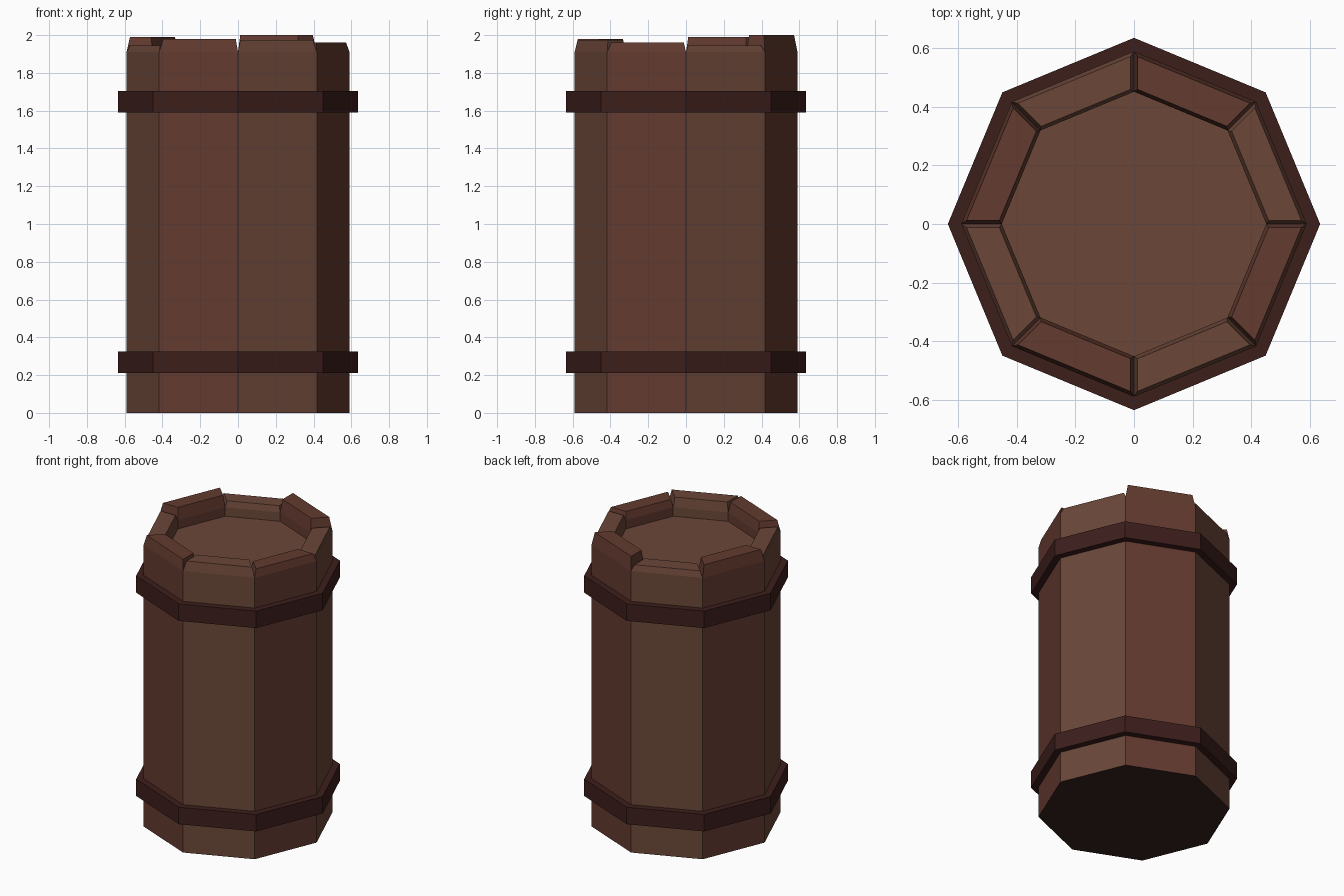
import bpy, bmesh
from math import cos, sin, tan, pi, radians

if "Cube" in bpy.data.objects:
    bpy.data.objects.remove(bpy.data.objects["Cube"])

R_OUT, R_IN, R_BAND = 0.59, 0.452, 0.636
LID_Z, SHOULDER_Z, BEVEL = 1.85, 1.91, 0.012
TOPS = [1.945, 2.0, 1.95, 1.99, 1.945, 1.98, 1.975, 1.962]  # stave heights, from +x


def material(name, rgb):
    m = bpy.data.materials.new(name)
    m.diffuse_color = (*rgb, 1)
    m.use_nodes = True
    m.node_tree.nodes["Principled BSDF"].inputs["Base Color"].default_value = m.diffuse_color
    return m


def make(name, bm, mat):
    bmesh.ops.recalc_face_normals(bm, faces=bm.faces)
    me = bpy.data.meshes.new(name)
    bm.to_mesh(me)
    bm.free()
    me.materials.append(mat)
    ob = bpy.data.objects.new(name, me)
    bpy.context.collection.objects.link(ob)
    return ob


def octagon(bm, r, z):
    return [bm.verts.new((r * cos(i * pi / 4), r * sin(i * pi / 4), z)) for i in range(8)]


def bridge(bm, a, b):
    n = len(a)
    for i in range(n):
        bm.faces.new((a[i], a[(i + 1) % n], b[(i + 1) % n], b[i]))


brown = material("brown wood", (0.145, 0.062, 0.040))
red = material("red wood", (0.125, 0.043, 0.029))
dark = material("dark band", (0.045, 0.013, 0.011))
black = material("dark underside", (0.035, 0.016, 0.013))


# One stave: outer board, bevelled crown and inner rim wall
def stave(i):
    ang = radians(22.5 + 45 * i)
    t = tan(pi / 8)
    bm = bmesh.new()

    def pt(apothem, side, z, trim=0):
        s = side * (apothem * t - trim)
        return bm.verts.new((apothem * cos(ang) - s * sin(ang),
                             apothem * sin(ang) + s * cos(ang), z))

    ao, ai = R_OUT * cos(pi / 8), R_IN * cos(pi / 8)
    trim = BEVEL / cos(pi / 8)
    low = [pt(ao, -1, SHOULDER_Z), pt(ao, 1, SHOULDER_Z),
           pt(ai, 1, SHOULDER_Z), pt(ai, -1, SHOULDER_Z)]
    top = [pt(ao - BEVEL, -1, TOPS[i], trim), pt(ao - BEVEL, 1, TOPS[i], trim),
           pt(ai + BEVEL, 1, TOPS[i], trim), pt(ai + BEVEL, -1, TOPS[i], trim)]
    bridge(bm, low, top)
    bm.faces.new(top)
    bm.faces.new((pt(ao, -1, 0), pt(ao, 1, 0), low[1], low[0]))
    bm.faces.new((low[3], low[2], pt(ai, 1, LID_Z), pt(ai, -1, LID_Z)))
    bm.normal_update()
    # open shell: the faces above are wound outward already
    me = bpy.data.meshes.new(f"stave_{i + 1}")
    bm.to_mesh(me)
    bm.free()
    me.materials.append(red if i % 2 else brown)
    bpy.context.collection.objects.link(bpy.data.objects.new(me.name, me))


for i in range(8):
    stave(i)

# Sunken lid and flat base
bm = bmesh.new()
bm.faces.new(octagon(bm, R_IN, LID_Z))
me_lid = bpy.data.meshes.new("lid")
bm.to_mesh(me_lid)
bm.free()
me_lid.materials.append(brown)
bpy.context.collection.objects.link(bpy.data.objects.new("lid", me_lid))

bm = bmesh.new()
bm.faces.new(octagon(bm, R_OUT, 0)[::-1])
me_base = bpy.data.meshes.new("base")
bm.to_mesh(me_base)
bm.free()
me_base.materials.append(black)
bpy.context.collection.objects.link(bpy.data.objects.new("base", me_base))

# Two hoops around the barrel
for name, z0, z1 in (("lower_band", 0.21, 0.325), ("upper_band", 1.59, 1.705)):
    bm = bmesh.new()
    rings = [octagon(bm, r, z) for r, z in
             ((R_OUT - 0.005, z0), (R_BAND, z0), (R_BAND, z1), (R_OUT - 0.005, z1))]
    for k in range(4):
        bridge(bm, rings[k], rings[(k + 1) % 4])
    make(name, bm, dark)
